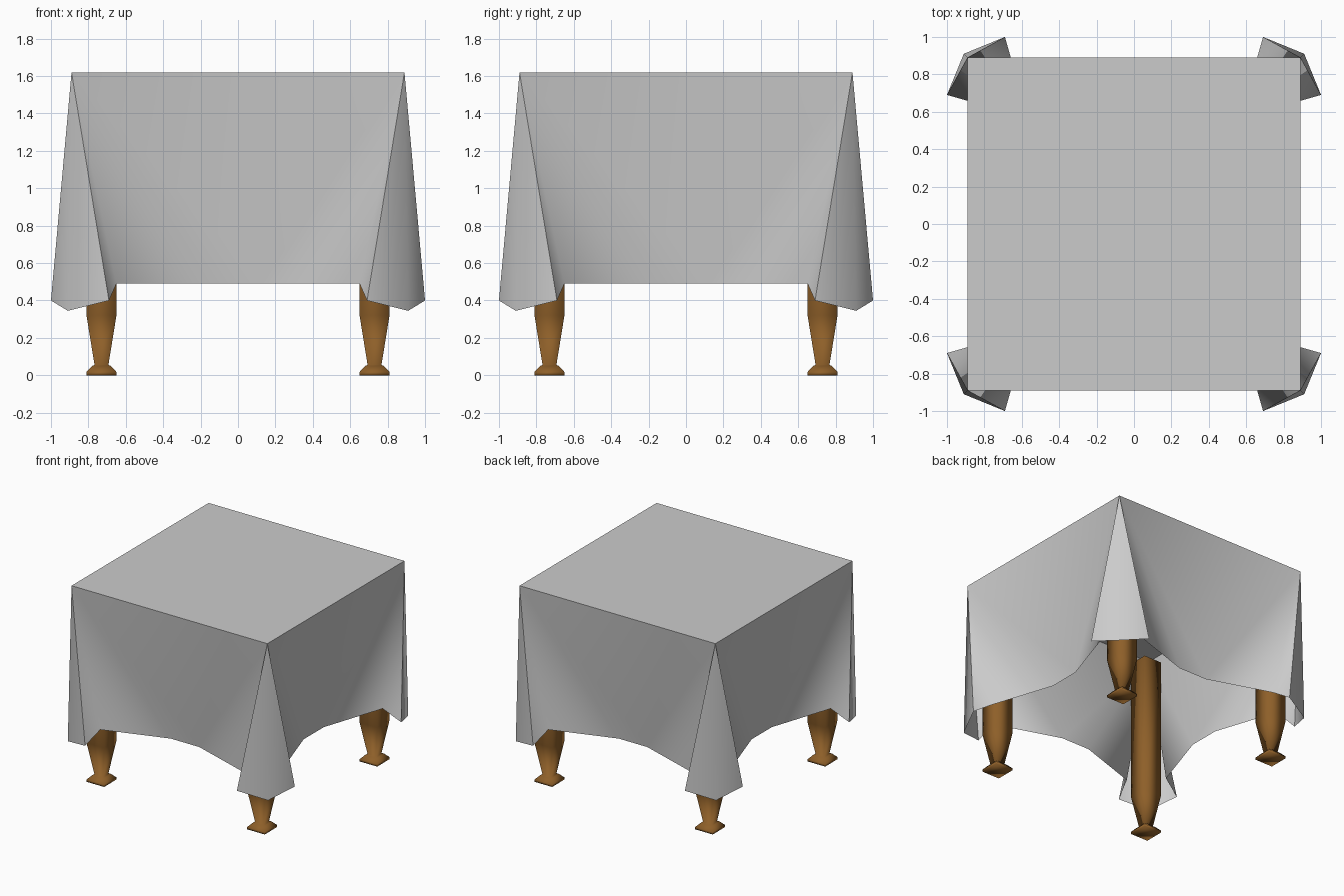
import bpy, bmesh, math
from mathutils import Matrix, Vector

if "Cube" in bpy.data.objects:
    bpy.data.objects.remove(bpy.data.objects["Cube"])


def finish(bm, name, angle, mat=None):
    bmesh.ops.recalc_face_normals(bm, faces=bm.faces)
    me = bpy.data.meshes.new(name)
    bm.to_mesh(me)
    bm.free()
    ob = bpy.data.objects.new(name, me)
    bpy.context.collection.objects.link(ob)
    if mat:
        me.materials.append(mat)
    bpy.ops.object.select_all(action='DESELECT')
    ob.select_set(True)
    bpy.context.view_layer.objects.active = ob
    bpy.ops.object.shade_smooth_by_angle(angle=math.radians(angle))
    return ob


# Tablecloth: hem of one side from left to right, ending at the corner tip
HEM = [(-.69, -1.0, .40), (-.65, -.86, .49), (-.13, -.688, .49),
       (.13, -.688, .49), (.65, -.86, .49), (.69, -1.0, .40), (.91, -.91, .345)]
bm = bmesh.new()
turns = [Matrix.Rotation(k * math.pi / 2, 3, 'Z') for k in range(4)]
top = [bm.verts.new(t @ Vector((.89, -.89, 1.62))) for t in turns]
hem = [[bm.verts.new(t @ Vector(p)) for p in HEM] for t in turns]
bm.faces.new(top)
for k in range(4):
    left, right, h = top[k - 1], top[k], hem[k]
    for apex, i in ((left, 0), (left, 1), (right, 3), (right, 4), (right, 5)):
        bm.faces.new((apex, h[i], h[i + 1]))
    bm.faces.new((left, h[2], h[3], right))
    bm.faces.new((right, h[6], hem[(k + 1) % 4][0]))
finish(bm, "tablecloth", 65)

# Legs: square section, tapered, on a chamfered foot (half width, height)
wood = bpy.data.materials.new("brown_wood")
wood.diffuse_color = (.27, .115, .022, 1)
wood.use_nodes = True
wood.node_tree.nodes["Principled BSDF"].inputs["Base Color"].default_value = wood.diffuse_color
PROFILE = [(.08, 0), (.08, .018), (.05, .05), (.037, .055), (.08, .32), (.08, 1.48)]
for sx, nx in ((-1, "left"), (1, "right")):
    for sy, ny in ((-1, "front"), (1, "back")):
        bm = bmesh.new()
        rings = [[bm.verts.new((sx * .73 + a * r, sy * .73 + b * r, z))
                  for a, b in ((-1, -1), (1, -1), (1, 1), (-1, 1))] for r, z in PROFILE]
        for lo, hi in zip(rings, rings[1:]):
            for i in range(4):
                j = (i + 1) % 4
                bm.faces.new((lo[i], lo[j], hi[j], hi[i]))
        bm.faces.new(rings[0][::-1])
        bm.faces.new(rings[-1])
        finish(bm, f"{ny}_{nx}_leg", 91, wood)
